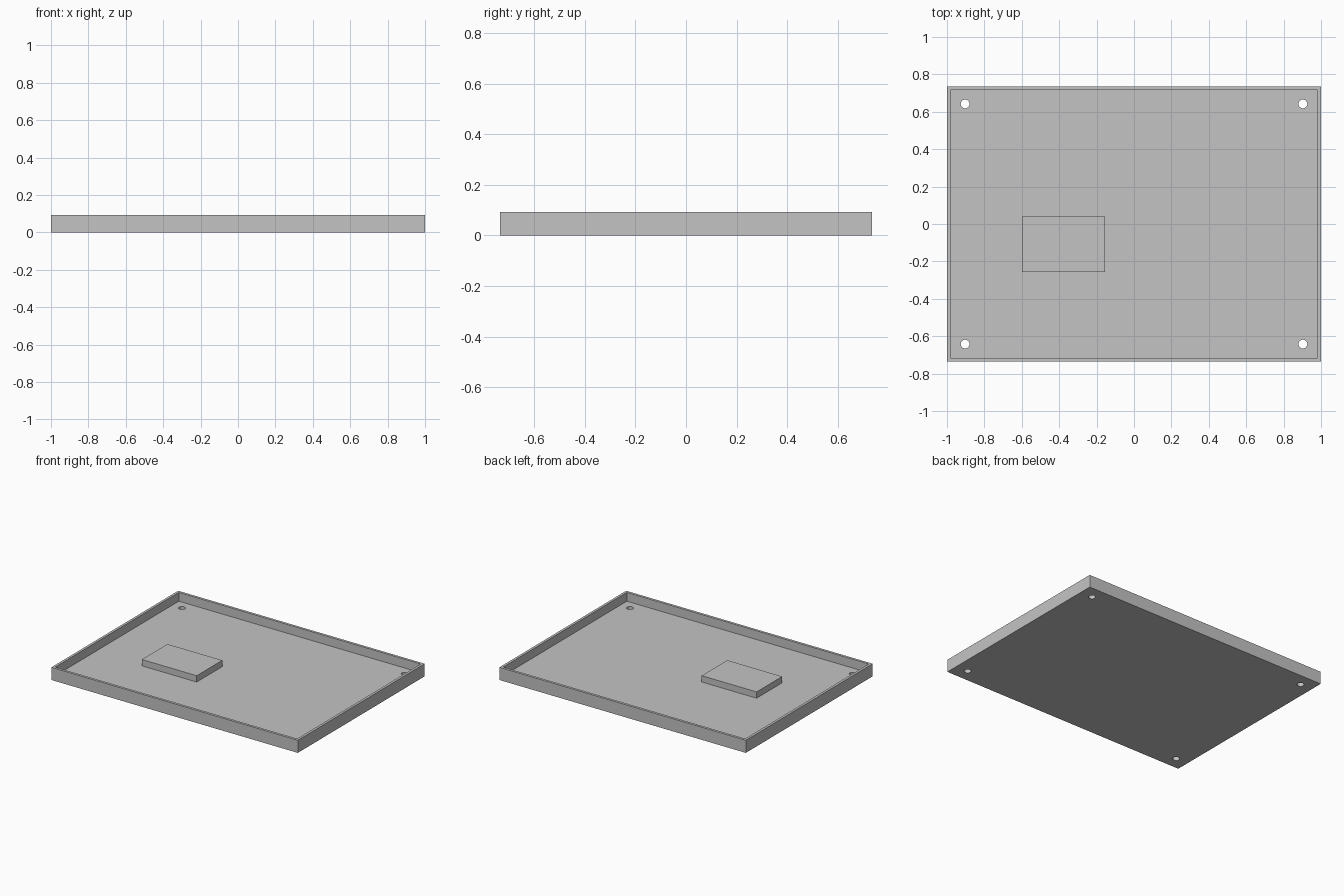
import bpy

cube = bpy.data.objects.get("Cube")
if cube:
    bpy.data.objects.remove(cube, do_unlink=True)

HALF_X, HALF_Y, HEIGHT = 1.0, 0.735, 0.0926
WALL, FLOOR = 0.0185, 0.028
HOLE_X, HOLE_Y, HOLE_R = 0.903, 0.642, 0.0235

grey = bpy.data.materials.new("plain grey")
grey.use_nodes = True
colour = (0.55, 0.55, 0.55, 1)
grey.diffuse_color = colour
grey.node_tree.nodes["Principled BSDF"].inputs["Base Color"].default_value = colour


def box(name, x0, x1, y0, y1, z0, z1):
    bpy.ops.mesh.primitive_cube_add(
        size=1, location=((x0 + x1) / 2, (y0 + y1) / 2, (z0 + z1) / 2))
    ob = bpy.context.object
    ob.name = name
    ob.scale = (x1 - x0, y1 - y0, z1 - z0)
    bpy.ops.object.transform_apply(location=False, rotation=False, scale=True)
    ob.data.materials.append(grey)
    return ob


def cut(target, cutter):
    mod = target.modifiers.new("cut", "BOOLEAN")
    mod.operation = "DIFFERENCE"
    mod.solver = "EXACT"
    mod.object = cutter
    bpy.context.view_layer.objects.active = target
    bpy.ops.object.modifier_apply(modifier=mod.name)
    bpy.data.objects.remove(cutter, do_unlink=True)


# Open tray with thin walls
tray = box("tray", -HALF_X, HALF_X, -HALF_Y, HALF_Y, 0, HEIGHT)
ix, iy = HALF_X - WALL, HALF_Y - WALL
cut(tray, box("cavity_cutter", -ix, ix, -iy, iy, FLOOR, HEIGHT + 0.1))

# Screw holes through the floor corners
for sx in (-1, 1):
    for sy in (-1, 1):
        bpy.ops.mesh.primitive_cylinder_add(
            vertices=32, radius=HOLE_R, depth=0.2,
            location=(sx * HOLE_X, sy * HOLE_Y, 0))
        drill = bpy.context.object
        drill.name = "hole_cutter"
        drill.data.materials.append(grey)
        cut(tray, drill)

# Raised block on the floor
box("raised_block", -0.6, -0.155, -0.257, 0.039, FLOOR, 0.0745)

# Smooth hole walls, crisp edges elsewhere
bpy.ops.object.select_all(action="DESELECT")
tray.select_set(True)
bpy.context.view_layer.objects.active = tray
bpy.ops.object.shade_smooth_by_angle(angle=0.5)
